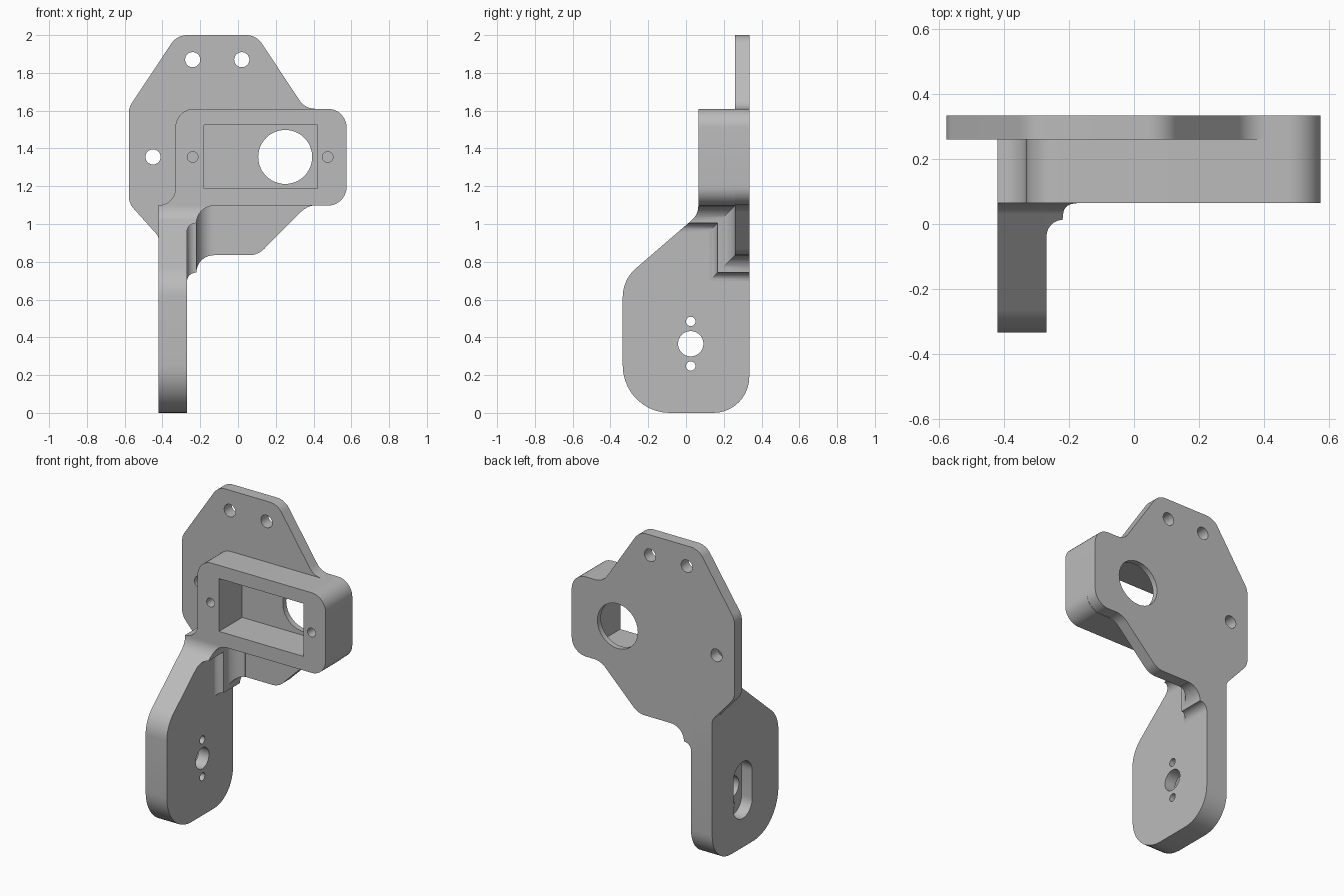
import bpy, bmesh, math
from mathutils import Vector

cube = bpy.data.objects.get("Cube")
if cube:
    bpy.data.objects.remove(cube, do_unlink=True)

grey = bpy.data.materials.new("plain grey")
grey.use_nodes = True
colour = (0.5, 0.5, 0.5, 1)
grey.diffuse_color = colour
grey.node_tree.nodes["Principled BSDF"].inputs["Base Color"].default_value = colour


def rounded(corners, steps=10):
    """Outline from (u, v, radius) corners, each replaced by a tangent arc."""
    out = []
    for i, (u, v, r) in enumerate(corners):
        p = Vector((u, v))
        if r == 0:
            out.append(p)
            continue
        a = (Vector(corners[i - 1][:2]) - p).normalized()
        b = (Vector(corners[(i + 1) % len(corners)][:2]) - p).normalized()
        half = a.angle(b) / 2
        centre = p + (a + b).normalized() * (r / math.sin(half))
        start = p + a * (r / math.tan(half)) - centre
        end = p + b * (r / math.tan(half)) - centre
        sweep = start.angle(end)
        for k in range(steps + 1):
            t = k / steps
            w = (start * math.sin((1 - t) * sweep) + end * math.sin(t * sweep)) / math.sin(sweep)
            out.append(centre + w)
    return out


def circle(u, v, r, n=48):
    return [Vector((u + r * math.cos(math.tau * k / n), v + r * math.sin(math.tau * k / n)))
            for k in range(n)]


def box(u0, u1, v0, v1):
    return [Vector(p) for p in ((u0, v0), (u1, v0), (u1, v1), (u0, v1))]


def loft(name, axis, layers):
    """Solid through (position, outline) layers stacked along the x or y axis."""
    bm = bmesh.new()
    rings = []
    for pos, outline in layers:
        rings.append([bm.verts.new((pos, u, v) if axis == "x" else (u, pos, v))
                      for u, v in outline])
    for low, high in zip(rings, rings[1:]):
        n = len(low)
        for i in range(n):
            j = (i + 1) % n
            bm.faces.new((low[i], low[j], high[j], high[i]))
    bm.faces.new(rings[0])
    bm.faces.new(rings[-1])
    bmesh.ops.recalc_face_normals(bm, faces=bm.faces)
    mesh = bpy.data.meshes.new(name)
    bm.to_mesh(mesh)
    bm.free()
    mesh.materials.append(grey)
    obj = bpy.data.objects.new(name, mesh)
    bpy.context.collection.objects.link(obj)
    return obj


def prism(name, axis, start, end, outline):
    return loft(name, axis, [(start, outline), (end, outline)])


def activate(obj):
    bpy.ops.object.select_all(action="DESELECT")
    obj.select_set(True)
    bpy.context.view_layer.objects.active = obj


def combine(obj, operation, tools):
    activate(obj)
    for tool in tools:
        mod = obj.modifiers.new("cut", "BOOLEAN")
        mod.operation = operation
        mod.solver = "EXACT"
        mod.object = tool
        bpy.ops.object.modifier_apply(modifier=mod.name)
        bpy.data.objects.remove(tool, do_unlink=True)


FRONT, STEP, FLOOR, BACK = 0.065, 0.26, 0.30, 0.335
OUTER, INNER = -0.42, -0.27
MID = 1.355
pocket = box(-0.18, 0.42, 1.187, 1.525)

# Back plate with mounting holes, shaft hole and pocket floor
plate = prism("back_plate", "y", STEP, BACK, rounded([
    (-0.323, 2, 0.1), (0.097, 2, 0.1), (0.355, 1.61, 0.1), (0.575, 1.61, 0.1),
    (0.575, 1.1, 0.1), (0.37, 1.1, 0.12), (0.105, 0.835, 0.11), (INNER, 0.835, 0),
    (OUTER, 0.835, 0), (OUTER, 0.934, 0.05), (-0.578, 1.11, 0.1), (-0.578, 1.617, 0.1)]))
holes = [(-0.24, 1.87, 0.04), (0.02, 1.87, 0.04), (-0.45, MID, 0.04), (0.25, MID, 0.143)]
combine(plate, "DIFFERENCE",
        [prism("hole", "y", 0.2, 0.4, circle(*h)) for h in holes]
        + [prism("pocket", "y", 0.2, FLOOR, pocket)])

# Housing block with rectangular pocket, screw holes and a flare down to the arm
block = prism("housing_block", "y", FRONT, STEP, rounded([
    (-0.332, 1.61, 0.1), (0.575, 1.61, 0.1), (0.575, 1.097, 0.1), (OUTER, 1.097, 0),
    (OUTER, 1.1, 0), (-0.332, 1.1, 0.085)]))
combine(block, "DIFFERENCE",
        [prism("screw", "y", 0, STEP - 0.01, circle(u, MID, 0.028)) for u in (-0.24, 0.475)]
        + [prism("pocket", "y", 0, 0.4, pocket)])

# Arm with pivot holes and a slot recessed in the outer face
arm_outline = rounded([
    (-0.335, 0, 0.25), (-0.335, 0.705, 0.2), (FRONT, 1.05, 0.1), (FRONT, 1.098, 0),
    (BACK, 1.098, 0), (BACK, 0, 0.19)])
arm = prism("arm", "x", OUTER, INNER, arm_outline)
slot = rounded([(y, z, 0.094) for y, z in
                ((-0.07, 0.185), (-0.07, 0.547), (0.12, 0.547), (0.12, 0.185))])
pivots = [(0.025, 0.366, 0.067), (0.025, 0.484, 0.025), (0.025, 0.248, 0.025)]
combine(arm, "DIFFERENCE",
        [prism("slot", "x", -0.5, OUTER + 0.075, slot)]
        + [prism("pivot", "x", -0.5, 0, circle(*p)) for p in pivots])


# Gusset: an S-shaped fillet following the stepped corner beside the arm
def stepped(d):
    corners = ((0.4, 0.835 - d), (STEP - d, 0.835 - d), (STEP - d, 1.097 - d),
               (-0.4, 1.097 - d), (-0.4, 1.2), (0.4, 1.2))
    return [Vector(c) for c in corners]


layers = [(INNER - 0.02, stepped(0.137))]
for k in range(7):                      # lower bead
    a = math.radians(90 * k / 6)
    layers.append((INNER + 0.05 * (1 - math.cos(a)), stepped(0.137 - 0.045 * math.sin(a))))
for k in range(1, 11):                  # upper hollow
    a = math.radians(90 * k / 10)
    layers.append((-0.22 + 0.09 * (1 - math.cos(a)), stepped(0.092 - 0.091 * math.sin(a))))
gusset = loft("gusset", "x", layers)
combine(gusset, "INTERSECT", [prism("limit", "x", -0.5, 0.1, arm_outline)])

for part in (plate, block, arm, gusset):
    activate(part)
    bpy.ops.object.shade_smooth_by_angle(angle=math.radians(30))
